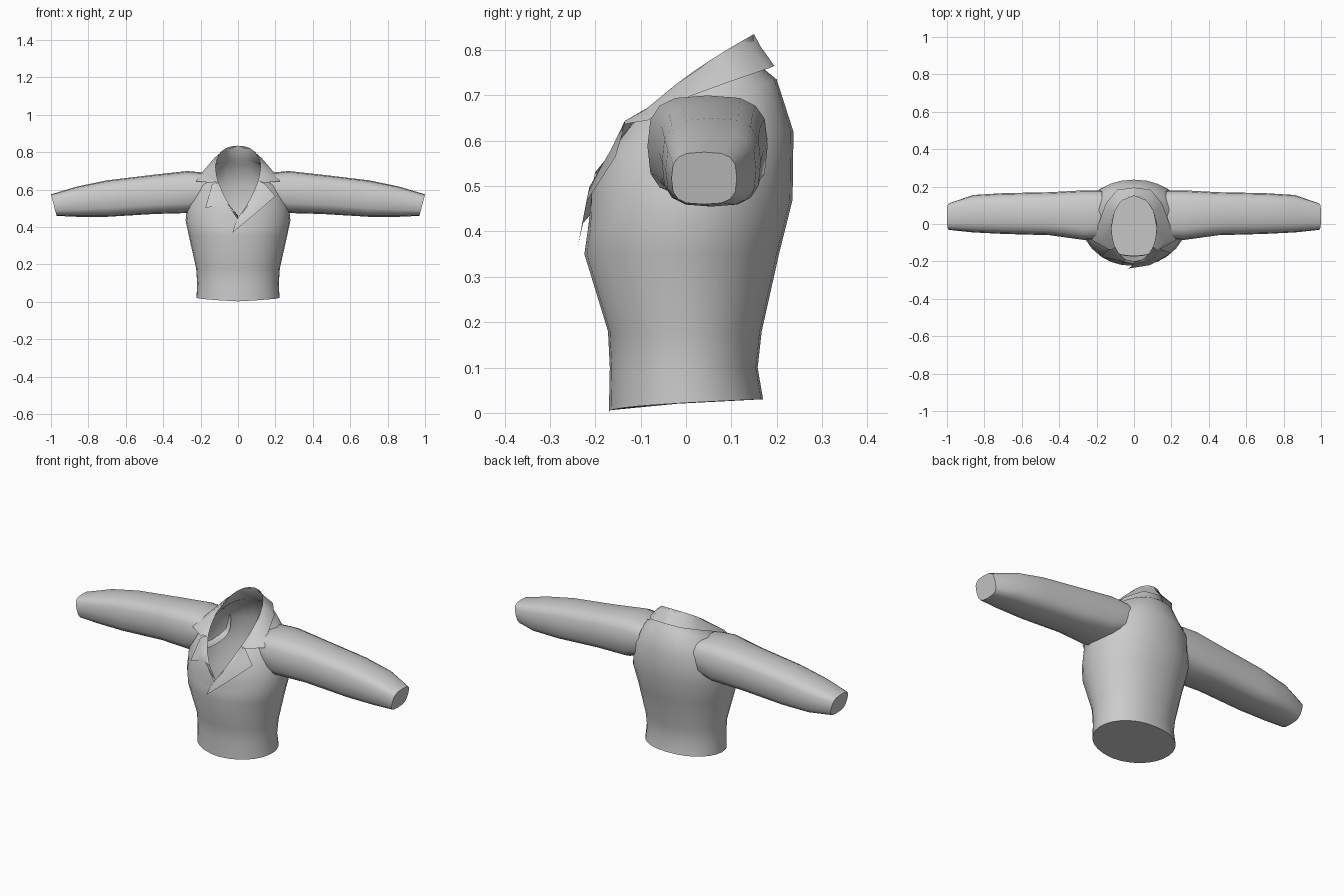
import bpy, bmesh, math

cube = bpy.data.objects.get("Cube")
if cube:
    bpy.data.objects.remove(cube)

cloth = bpy.data.materials.new("light_grey_cloth")
cloth.use_nodes = True
GREY = (0.6, 0.6, 0.6, 1)
cloth.diffuse_color = GREY
cloth.node_tree.nodes["Principled BSDF"].inputs["Base Color"].default_value = GREY


def curve(v, e):
    return math.copysign(abs(v) ** e, v)


def loft(name, rows, closed=True, caps=()):
    """Skin a list of point rows; caps lists the row indices to fill."""
    bm = bmesh.new()
    vs = [[bm.verts.new(p) for p in row] for row in rows]
    n = len(rows[0])
    for a, b in zip(vs, vs[1:]):
        for i in range(n if closed else n - 1):
            j = (i + 1) % n
            bm.faces.new((a[i], a[j], b[j], b[i]))
    for c in caps:
        bm.faces.new(vs[c])
    bmesh.ops.remove_doubles(bm, verts=bm.verts, dist=0.0005)
    bmesh.ops.recalc_face_normals(bm, faces=bm.faces)
    mesh = bpy.data.meshes.new(name)
    bm.to_mesh(mesh)
    bm.free()
    mesh.materials.append(cloth)
    ob = bpy.data.objects.new(name, mesh)
    bpy.context.collection.objects.link(ob)
    bpy.ops.object.select_all(action="DESELECT")
    bpy.context.view_layer.objects.active = ob
    ob.select_set(True)
    bpy.ops.object.shade_smooth_by_angle(angle=math.radians(50))
    return ob


# Torso rings: front z, back z, rise power, half width, front y, back y
RINGS = [
    (0.003, 0.03, 0.5, 0.222, -0.17, 0.17),
    (0.10, 0.10, 1, 0.218, -0.168, 0.158),
    (0.18, 0.18, 1, 0.224, -0.172, 0.167),
    (0.35, 0.35, 1, 0.262, -0.224, 0.205),
    (0.40, 0.47, 1, 0.28, -0.217, 0.235),
    (0.415, 0.62, 0.6, 0.27, -0.215, 0.237),
    (0.43, 0.735, 0.4, 0.20, -0.213, 0.20),
    (0.44, 0.76, 0.4, 0.145, -0.211, 0.17),
    (0.45, 0.835, 0.5, 0.12, -0.20, 0.15),
]


def ring_z(ring, y):
    zf, zb, p, _, yf, yb = ring
    return zf + (zb - zf) * max(0, (y - yf) / (yb - yf)) ** p


def torso_ring(ring, n=28):
    hx, yf, yb = ring[3:]
    pts = []
    for i in range(n):
        a = math.tau * i / n
        y = (yf + yb) / 2 - (yb - yf) / 2 * math.cos(a)
        pts.append((hx * curve(math.sin(a), 0.9), y, ring_z(ring, y)))
    return pts


loft("jacket_body", [torso_ring(r) for r in RINGS], caps=(0,))

# Sleeve sections: x, bottom z, top z, front y, back y
SLEEVE = [
    (0.17, 0.51, 0.69, -0.08, 0.18),
    (0.27, 0.475, 0.70, -0.085, 0.18),
    (0.45, 0.47, 0.68, -0.06, 0.17),
    (0.70, 0.455, 0.65, -0.053, 0.165),
    (0.86, 0.455, 0.617, -0.045, 0.155),
    (1.00, 0.46, 0.575, -0.032, 0.112),
]


def sleeve_ring(sec, side, n=16):
    x, z0, z1, y0, y1 = sec
    pts = []
    for i in range(n):
        a = math.tau * i / n
        s = curve(math.sin(a), 0.65)
        slant = 0.015 * (1 - s) if x == 1 else 0   # cuff is cut at a slant
        pts.append((side * (x - slant),
                    (y0 + y1) / 2 + (y1 - y0) / 2 * curve(math.cos(a), 0.65),
                    (z0 + z1) / 2 + (z1 - z0) / 2 * s))
    return pts


for side, label in ((1, "left"), (-1, "right")):
    loft(label + "_sleeve", [sleeve_ring(s, side) for s in SLEEVE], caps=(-1,))


# Fold line shared by collar and lapels: the rim of the neck opening
def fold(y):
    ring = RINGS[-1]
    hx, yf, yb = ring[3:]
    c = (y - (yf + yb) / 2) / ((yb - yf) / 2)
    return (hx * max(0, 1 - c * c) ** 0.45, y, ring_z(ring, y))


def flap(name, side, fold_ys, outer):
    inner = [fold(y) for y in fold_ys]
    mid = [[(p + q) / 2 for p, q in zip(a, b)] for a, b in zip(inner, outer)]
    mid = [(x, y - 0.008, z + 0.008) for x, y, z in mid]
    rows = [[(side * x, y, z) for x, y, z in r] for r in (inner, mid, outer)]
    loft(name, rows, closed=False)


COLLAR = [(0, 0.195, 0.765), (0.09, 0.183, 0.76), (0.15, 0.11, 0.735),
          (0.19, 0.0, 0.695), (0.225, -0.085, 0.645), (0.14, -0.135, 0.637)]
LAPEL_YS = (-0.12, -0.16, -0.19, -0.20)
LAPELS = {
    "left": [(0.14, -0.135, 0.635), (0.20, -0.155, 0.565),
             (0.085, -0.22, 0.465), (-0.03, -0.238, 0.37)],
    "right": [(0.14, -0.135, 0.625), (0.175, -0.175, 0.50),
              (0.08, -0.195, 0.53), (0, -0.212, 0.46)],
}
for side, label in ((1, "left"), (-1, "right")):
    flap(label + "_collar", side, (0.15, 0.125, 0.07, -0.02, -0.08, -0.12), COLLAR)
    flap(label + "_lapel", side, LAPEL_YS, LAPELS[label])
